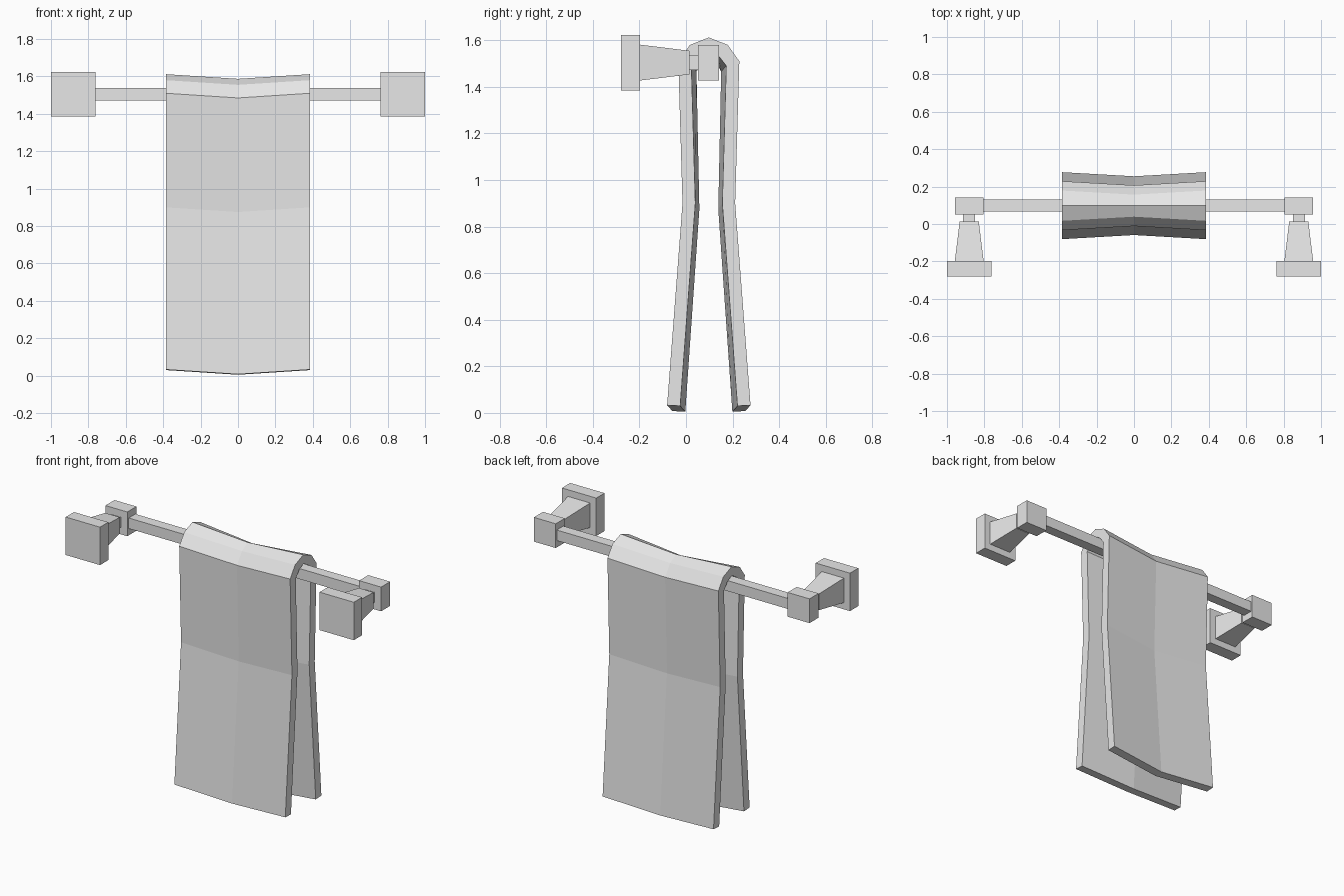
import bpy, bmesh

cube = bpy.data.objects.get("Cube")
if cube:
    bpy.data.objects.remove(cube, do_unlink=True)

grey = bpy.data.materials.new("light_grey")
grey.use_nodes = True
grey.diffuse_color = (0.8, 0.8, 0.8, 1)
grey.node_tree.nodes["Principled BSDF"].inputs["Base Color"].default_value = (0.8, 0.8, 0.8, 1)

AXIS_Z = 1.504   # height of the rail
POST_X = 0.881   # distance of each bracket from the centre
RAIL_Y = 0.098


def finish(name, bm):
    bmesh.ops.recalc_face_normals(bm, faces=bm.faces)
    mesh = bpy.data.meshes.new(name)
    bm.to_mesh(mesh)
    bm.free()
    mesh.materials.append(grey)
    obj = bpy.data.objects.new(name, mesh)
    bpy.context.collection.objects.link(obj)
    return obj


def block(name, x, half_x, y0, y1, half_z, tip=1.0):
    """Box along y, its y1 end scaled by tip."""
    bm = bmesh.new()
    bmesh.ops.create_cube(bm, size=2)
    for v in bm.verts:
        s = tip if v.co.y > 0 else 1.0
        v.co = (x + v.co.x * half_x * s,
                y1 if v.co.y > 0 else y0,
                AXIS_Z + v.co.z * half_z * s)
    return finish(name, bm)


# Rail
block("rail", 0, 0.82, 0.066, 0.132, 0.033)

# Wall brackets, one per side
for side, sx in (("left", 1), ("right", -1)):
    x = sx * POST_X
    block(side + "_wall_plate", x, 0.119, -0.28, -0.198, 0.119)
    block(side + "_tapered_post", x, 0.077, -0.198, 0.014, 0.077, tip=0.66)
    block(side + "_neck", x, 0.032, 0.014, 0.052, 0.031)
    block(side + "_rail_holder", x, 0.076, 0.052, 0.142, 0.076)

# Towel: half profile as (distance from rail axis, height), hem to ridge
outer = [(0.179, 0.033), (0.113, 0.9), (0.131, 1.51), (0.081, 1.58), (0, 1.612)]
inner = [(0.123, 0.03), (0.058, 0.9), (0.075, 1.49), (0.04, 1.535), (0, 1.555)]


def arch(half):
    return [(-d, z) for d, z in half] + [(d, z) for d, z in half[-2::-1]]


bm = bmesh.new()
rings = []
for x, pinch, sag in ((-0.385, 0, 0), (0, 0.022, 0.025), (0.385, 0, 0)):
    ring = []
    for d, z in arch(outer) + arch(inner)[::-1]:
        pull = min(pinch, abs(d) * 0.3)
        ring.append(bm.verts.new((x, RAIL_Y + d + (pull if d < 0 else -pull), z - sag)))
    rings.append(ring)
count = len(rings[0])
for a, b in zip(rings, rings[1:]):
    for i in range(count):
        j = (i + 1) % count
        bm.faces.new((a[i], a[j], b[j], b[i]))
# Side edges of the cloth
for ring in (rings[0], rings[-1]):
    for i in range(count // 2 - 1):
        bm.faces.new((ring[i], ring[i + 1], ring[count - 2 - i], ring[count - 1 - i]))
finish("towel", bm)
